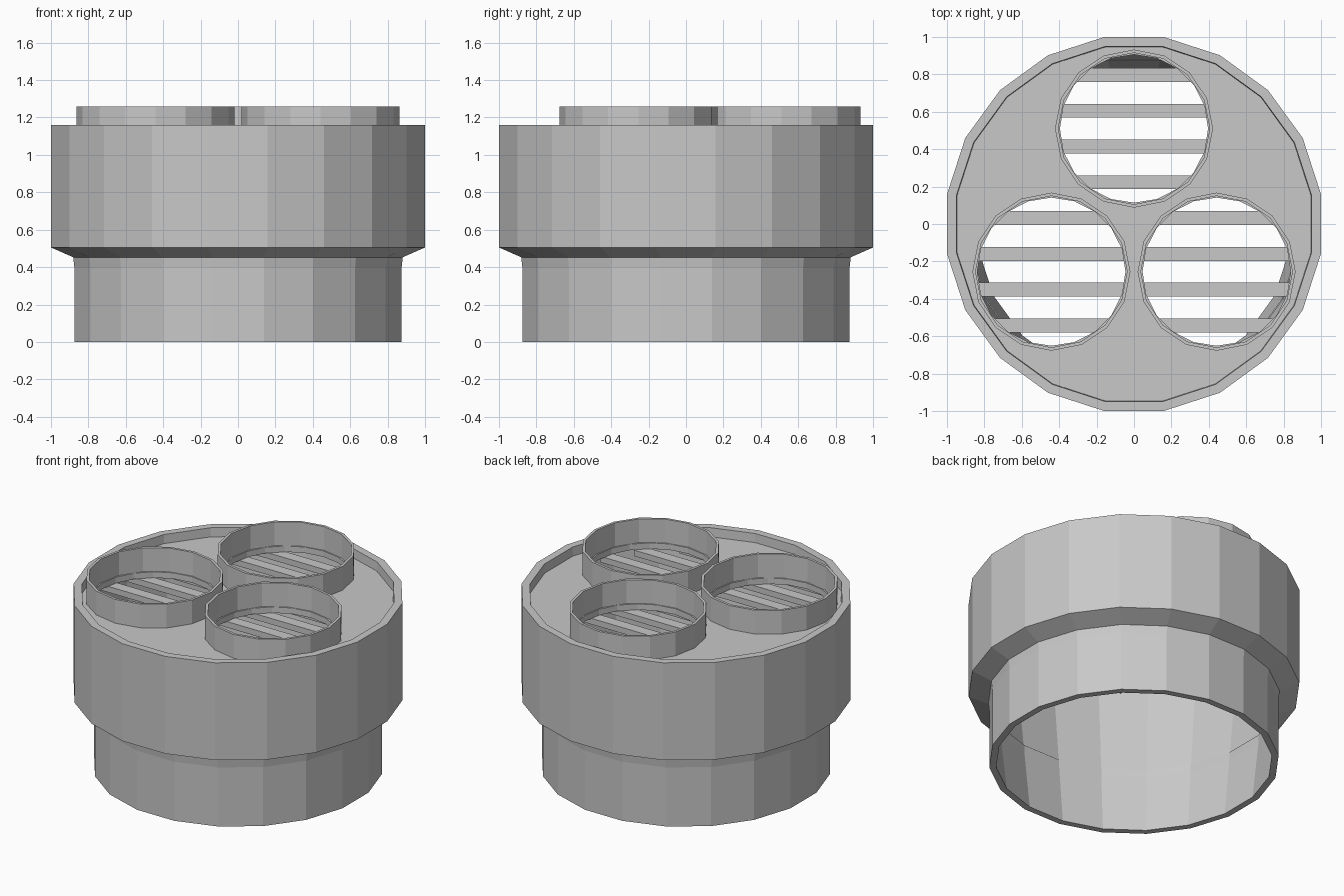
import bpy, bmesh, math
from mathutils import Vector

if "Cube" in bpy.data.objects:
    bpy.data.objects.remove(bpy.data.objects["Cube"])

grey = bpy.data.materials.new("light_grey")
grey.diffuse_color = (0.58, 0.58, 0.58, 1)
grey.use_nodes = True
grey.node_tree.nodes["Principled BSDF"].inputs["Base Color"].default_value = grey.diffuse_color


def add_object(name, bm):
    bmesh.ops.recalc_face_normals(bm, faces=bm.faces)
    mesh = bpy.data.meshes.new(name)
    bm.to_mesh(mesh)
    bm.free()
    mesh.materials.append(grey)
    obj = bpy.data.objects.new(name, mesh)
    bpy.context.collection.objects.link(obj)
    return obj


def lathe(name, profile, sides, turn=0.0, centre=(0, 0)):
    """Spin a closed (radius, height) profile around a vertical axis."""
    bm = bmesh.new()
    rings = []
    for i in range(sides):
        a = turn + math.tau * i / sides
        rings.append([bm.verts.new((centre[0] + r * math.cos(a),
                                    centre[1] + r * math.sin(a), z))
                      for r, z in profile])
    n = len(profile)
    for i in range(sides):
        p, q = rings[i], rings[(i + 1) % sides]
        for j in range(n):
            k = (j + 1) % n
            bm.faces.new((p[j], q[j], q[k], p[k]))
    return add_object(name, bm)


def disc(name, radius, z0, z1, sides, turn=0.0, centre=(0, 0)):
    """Solid upright prism."""
    bm = bmesh.new()
    ring = [bm.verts.new((centre[0] + radius * math.cos(turn + math.tau * i / sides),
                          centre[1] + radius * math.sin(turn + math.tau * i / sides), z0))
            for i in range(sides)]
    face = bm.faces.new(ring)
    top = bmesh.ops.extrude_face_region(bm, geom=[face])["geom"]
    bmesh.ops.translate(bm, vec=Vector((0, 0, z1 - z0)),
                        verts=[v for v in top if isinstance(v, bmesh.types.BMVert)])
    return add_object(name, bm)


SIDES = 20
HALF = math.pi / SIDES
FIT = 1 / math.cos(HALF)      # flat-to-flat size to corner radius

# Stepped hollow body with a raised rim and tapered inside
body = [(0.875, 0), (0.875, 0.45), (1.0, 0.505), (1.0, 1.16),
        (0.95, 1.16), (0.945, 1.06), (0.833, 0)]
lathe("body", [(r * FIT, z) for r, z in body], SIDES, HALF)

# Recessed top plate, pierced by three round openings
plate = disc("top_plate", 0.96 * FIT, 1.06, 1.10, SIDES, HALF)
centres = [(0.51 * math.cos(a), 0.51 * math.sin(a))
           for a in (math.radians(d) for d in (90, 210, 330))]
for i, c in enumerate(centres):
    cutter = disc("opening_cutter", 0.396, 0.9, 1.4, 20, 0, c)
    cutter.hide_render = True
    mod = plate.modifiers.new("opening", "BOOLEAN")
    mod.operation = "DIFFERENCE"
    mod.solver = "EXACT"
    mod.object = cutter
    bpy.context.view_layer.objects.active = plate
    bpy.ops.object.modifier_apply(modifier=mod.name)
    bpy.data.objects.remove(cutter)
    # Collar standing around the opening
    lathe("collar_%d" % (i + 1),
          [(0.4225, 1.09), (0.4225, 1.26), (0.405, 1.26), (0.405, 1.09)], 16, 0, c)

# Row of flat slats under the plate, reaching the inner wall
for i in range(9):
    y = 0.797 - 0.1913 * i
    half = math.sqrt(0.94 ** 2 - (abs(y) + 0.037) ** 2)
    bm = bmesh.new()
    bmesh.ops.create_cube(bm, size=1)
    bmesh.ops.scale(bm, vec=(2 * half, 0.074, 0.04), verts=bm.verts)
    bmesh.ops.translate(bm, vec=(0, y, 1.04), verts=bm.verts)
    add_object("slat_%d" % (i + 1), bm)
